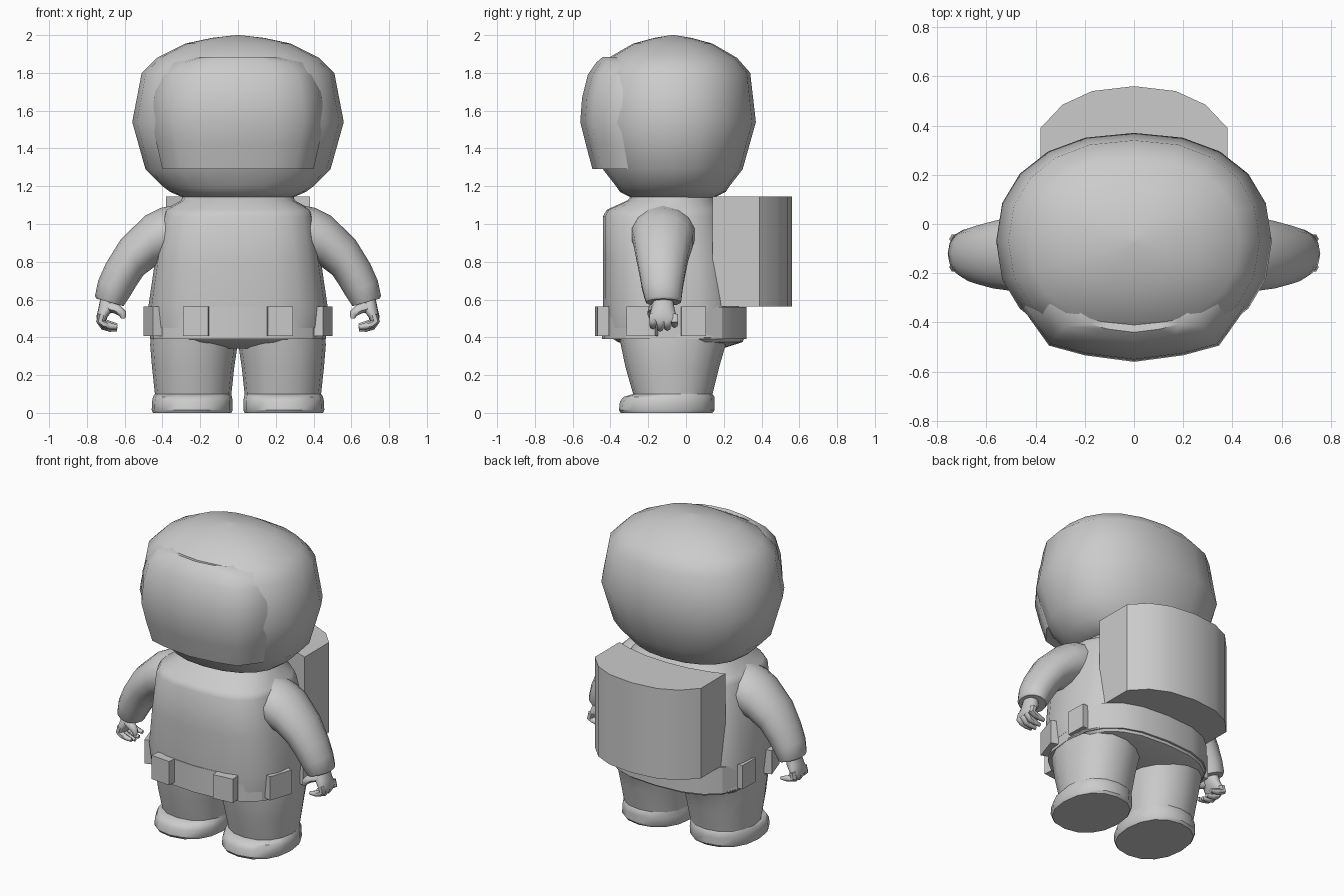
import bpy, math
from mathutils import Vector

if "Cube" in bpy.data.objects:
    bpy.data.objects.remove(bpy.data.objects["Cube"])

grey = bpy.data.materials.new("suit grey")
grey.diffuse_color = (0.6, 0.6, 0.6, 1)
grey.use_nodes = True
grey.node_tree.nodes["Principled BSDF"].inputs["Base Color"].default_value = grey.diffuse_color


def finish(name, verts, faces, angle=40):
    me = bpy.data.meshes.new(name)
    me.from_pydata([tuple(v) for v in verts], [], faces)
    me.materials.append(grey)
    ob = bpy.data.objects.new(name, me)
    bpy.context.collection.objects.link(ob)
    bpy.ops.object.select_all(action='DESELECT')
    ob.select_set(True)
    bpy.context.view_layer.objects.active = ob
    # consistent outward normals
    bpy.ops.object.mode_set(mode='EDIT')
    bpy.ops.mesh.select_all(action='SELECT')
    bpy.ops.mesh.normals_make_consistent(inside=False)
    bpy.ops.object.mode_set(mode='OBJECT')
    if angle:
        bpy.ops.object.shade_smooth_by_angle(angle=math.radians(angle))
    return ob


def loft(name, rings, angle=40):
    """Skin closed rings of equal length and cap both ends."""
    n = len(rings[0])
    verts = [v for r in rings for v in r]
    faces = [(k * n + i, k * n + (i + 1) % n, (k + 1) * n + (i + 1) % n, (k + 1) * n + i)
             for k in range(len(rings) - 1) for i in range(n)]
    faces += [tuple(range(n))[::-1], tuple(range((len(rings) - 1) * n, len(rings) * n))]
    return finish(name, verts, faces, angle)


def oval(z, x0, x1, y0, y1, n=16, p=2.0):
    """Flat superellipse ring filling a box at height z."""
    cx, cy, rx, ry = (x0 + x1) / 2, (y0 + y1) / 2, (x1 - x0) / 2, (y1 - y0) / 2
    out = []
    for i in range(n):
        a = 2 * math.pi * i / n
        c, s = math.cos(a), math.sin(a)
        out.append((cx + rx * math.copysign(abs(c) ** (2 / p), c),
                    cy + ry * math.copysign(abs(s) ** (2 / p), s), z))
    return out


def tube(name, path, radii, n=6):
    pts = [Vector(p) for p in path]
    rings = []
    for i, p in enumerate(pts):
        t = (pts[min(i + 1, len(pts) - 1)] - pts[max(i - 1, 0)]).normalized()
        u = t.cross(Vector((0, 1, 0))).normalized()
        v = t.cross(u)
        rings.append([p + (u * math.cos(2 * math.pi * k / n) + v * math.sin(2 * math.pi * k / n)) * radii[i]
                      for k in range(n)])
    return loft(name, rings, 60)


# helmet shell
loft("helmet", [oval(z, -x, x, -0.07 - y, -0.07 + y, 20, 2.25) for z, x, y in [
    (1.14, .29, .22), (1.17, .36, .28), (1.20, .40, .30), (1.29, .49, .37), (1.54, .56, .44),
    (1.80, .51, .41), (1.88, .43, .34), (1.955, .28, .21), (1.985, .14, .10), (2.0, .01, .01)]], 50)

# visor: curved panel with a rim running back into the helmet
cols = [(-.98, None), (-1, 1), (-.76, .30), (-.44, .12), (0, 0), (.44, .12), (.76, .30), (1, 1), (.98, None)]
rows = [(1.29, .40, -.40, -.10), (1.29, .40, -.495, -.32), (1.42, .43, -.53, -.34), (1.54, .455, -.56, -.34),
        (1.67, .445, -.55, -.34), (1.79, .42, -.52, -.31), (1.855, .37, -.475, -.28), (1.885, .24, -.44, -.33),
        (1.86, .22, -.30, -.22)]
vv = []
for k, (z, w, yf, ys) in enumerate(rows):
    for f, d in cols:
        y = -.12 if d is None else yf + (ys - yf) * d
        if k == 0:
            y = -.15
        vv.append((f * w, y, z))
m = len(cols)
finish("visor", vv, [(k * m + i, k * m + i + 1, (k + 1) * m + i + 1, (k + 1) * m + i)
                     for k in range(len(rows) - 1) for i in range(m - 1)], 45)

# torso
loft("torso", [oval(z, -x, x, y0, y1, 20, p) for z, x, y0, y1, p in [
    (.45, .465, -.43, .29, 2.8), (.56, .475, -.44, .28, 2.8), (.80, .44, -.44, .25, 2.9),
    (1.04, .40, -.44, .20, 2.9), (1.075, .39, -.42, .19, 2.7), (1.125, .30, -.31, .16, 2.3),
    (1.16, .29, -.28, .14, 2.2)]], 50)

# hips below the belt
loft("hips", [oval(z, -x, x, y0, y1, 20, 2.6) for z, x, y0, y1 in [
    (.46, .46, -.42, .30), (.40, .465, -.40, .31), (.375, .44, -.36, .30), (.34, .24, -.24, .19)]])

# belt
loft("belt", [oval(z, -.465, .465, -.445, .32, 20, 2.6) for z in (.39, .405, .56)], 20)


def pouch(name, x, y, yaw, w):
    """Upright block on the belt; yaw turns its outer face."""
    d = Vector((math.sin(yaw), -math.cos(yaw), 0))
    t = Vector((math.cos(yaw), math.sin(yaw), 0))
    c = Vector((x, y, 0))
    r = [c + t * a * w / 2 + d * b for a, b in ((-1, -.06), (1, -.06), (1, 0), (-1, 0))]
    loft(name, [[p + Vector((0, 0, z)) for p in r] for z in (.408, .562)], 0)


# backpack: crescent block
outer = [(-.38, .14), (-.38, .39), (-.29, .485), (-.17, .54), (0, .56),
         (.17, .54), (.29, .485), (.38, .39), (.38, .14)]
inner = [(.29, .17), (.15, .20), (0, .21), (-.15, .20), (-.29, .17)]
loft("backpack", [[(x, y, z) for x, y in outer + inner] for z in (.562, 1.145)], 32)

for s, side in ((-1, "left"), (1, "right")):
    # belt pouches at front, side and rear
    pouch(side + "_front_pouch", s * .225, -.475, s * .10, .135)
    pouch(side + "_side_pouch", s * .475, -.24, s * 1.25, .16)
    pouch(side + "_rear_pouch", s * .48, .04, s * 1.6, .13)

    def box(z, a, b, y0, y1, p=2.2):
        return oval(z, min(s * a, s * b), max(s * a, s * b), y0, y1, 16, p)

    # leg
    loft(side + "_leg", [box(.06, .04, .435, -.27, .13), box(.10, .035, .44, -.28, .14),
                         box(.24, .02, .455, -.32, .175), box(.36, .002, .465, -.345, .21),
                         box(.43, .0, .46, -.36, .25)])
    # boot
    loft(side + "_boot", [box(0, .035, .45, -.345, .14), box(.015, .028, .457, -.355, .152),
                          box(.06, .028, .455, -.35, .152), box(.085, .032, .45, -.33, .15),
                          box(.10, .036, .44, -.28, .14)], 35)
    # sleeve: each section spans an upper and a lower edge point
    rings = []
    for xt, zt, xb, zb, yc, ry in [(.28, 1.11, .28, .84, -.12, .17), (.41, 1.085, .38, .80, -.12, .17),
                                   (.49, 1.045, .44, .775, -.12, .16), (.62, .92, .50, .73, -.125, .14),
                                   (.70, .79, .54, .67, -.125, .122), (.74, .70, .57, .62, -.125, .11),
                                   (.757, .62, .60, .575, -.12, .098), (.75, .605, .605, .565, -.12, .092)]:
        rings.append([(s * ((xt + xb) / 2 + (xt - xb) / 2 * math.cos(a)), yc + ry * math.sin(a),
                       (zt + zb) / 2 + (zt - zb) / 2 * math.cos(a))
                      for a in [2 * math.pi * k / 14 for k in range(14)]])
    loft(side + "_arm", rings, 45)
    # palm
    loft(side + "_palm", [box(.60, .65, .73, -.17, -.07), box(.55, .655, .74, -.185, -.06),
                          box(.51, .69, .75, -.195, -.05), box(.485, .70, .745, -.19, -.05)], 60)
    # curled fingers
    for k in range(4):
        y = -.175 + k * .038
        lift = (.012, 0, .004, .02)[k]
        tube(f"{side}_finger_{k + 1}", [(s * .72, y, .52), (s * .73, y, .485), (s * .71, y, .458 + lift),
                                        (s * .675, y, .447 + lift), (s * .64, y, .442 + lift)],
             (.021, .021, .02, .018, .012))
    # thumb
    tube(side + "_thumb", [(s * .69, -.15, .565), (s * .64, -.175, .55), (s * .61, -.185, .525),
                           (s * .607, -.185, .50)], (.03, .027, .022, .012))
